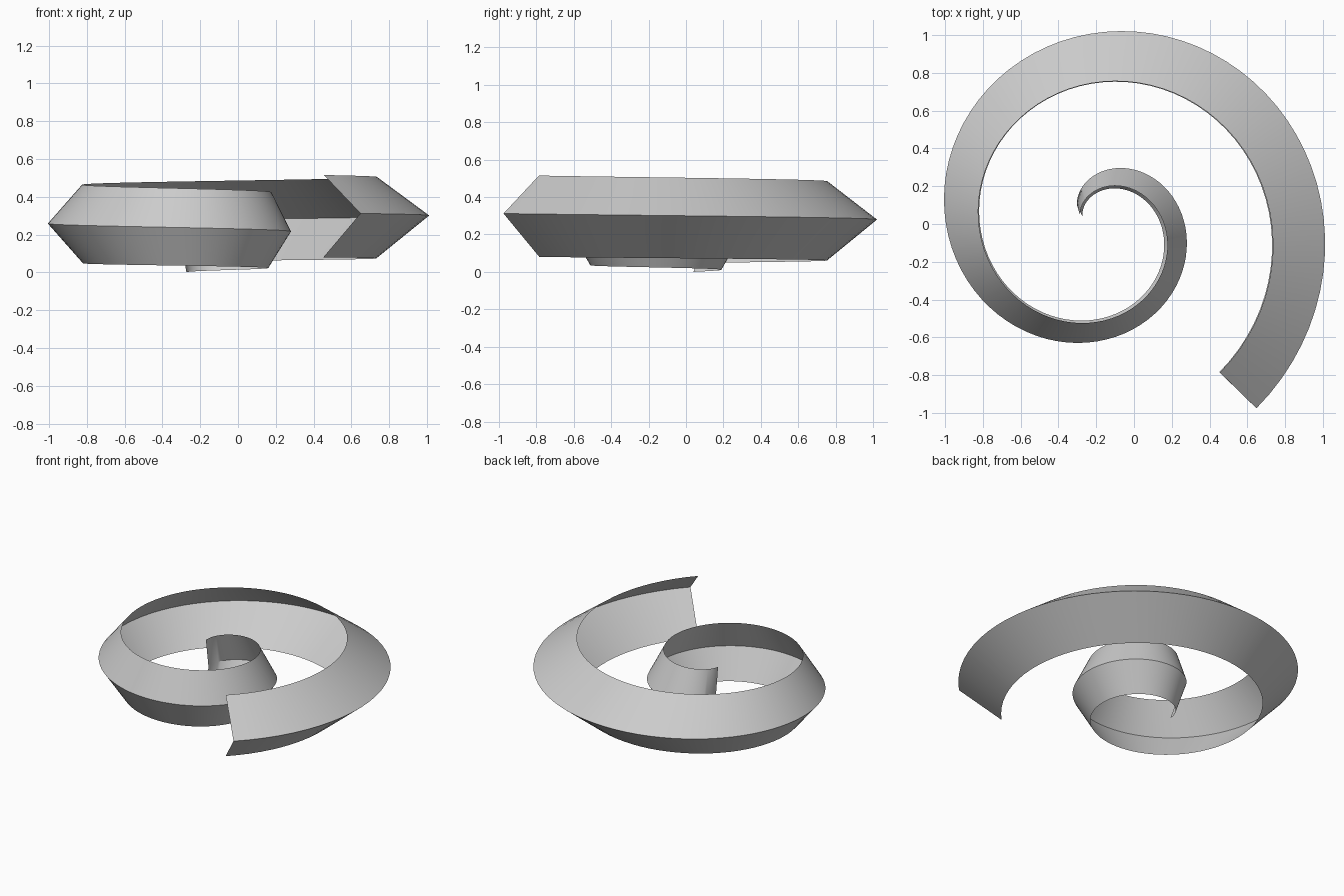
import bpy, bmesh
from math import radians, cos, sin

if "Cube" in bpy.data.objects:
    bpy.data.objects.remove(bpy.data.objects["Cube"])

START, END, N = radians(144), radians(-410), 120

# Each profile corner follows its own rising spiral:
# centre x, centre y, radius start/end, height start/end
CORNERS = [
    (-0.188, -0.022, 0.105, 0.995, 0.000, 0.080),   # lower rim
    (-0.181, 0.0125, 0.150, 1.290, 0.178, 0.312),   # outer ridge
    (-0.185, -0.024, 0.125, 0.995, 0.388, 0.515),   # upper rim
]


def spiral_point(corner, t):
    cx, cy, r0, r1, z0, z1 = corner
    a = START + (END - START) * t
    r = r0 + (r1 - r0) * t
    return cx + r * cos(a), cy + r * sin(a), z0 + (z1 - z0) * t


# V-shaped ribbon swept along the spiral
bm = bmesh.new()
rows = [[bm.verts.new(spiral_point(c, i / N)) for c in CORNERS] for i in range(N + 1)]
for a, b in zip(rows, rows[1:]):
    for j in range(2):
        bm.faces.new((a[j], a[j + 1], b[j + 1], b[j]))
mesh = bpy.data.meshes.new("spiral_ribbon")
bm.normal_update()
bm.to_mesh(mesh)
bm.free()
ribbon = bpy.data.objects.new("spiral_ribbon", mesh)
bpy.context.collection.objects.link(ribbon)

# Smooth along the sweep, crisp at the ridge
bpy.context.view_layer.objects.active = ribbon
ribbon.select_set(True)
bpy.ops.object.shade_smooth_by_angle(angle=radians(30))
